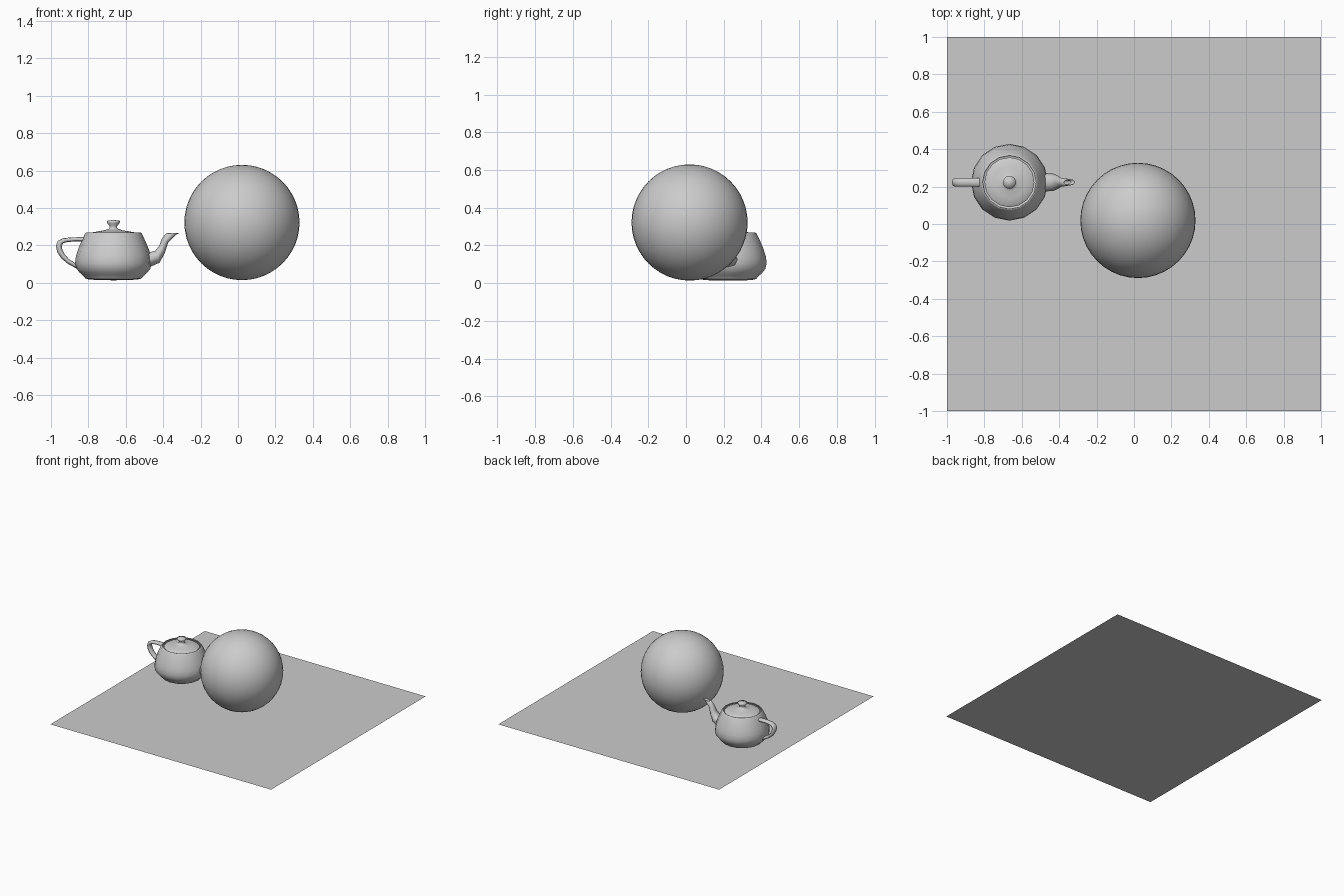
import bpy, bmesh, math
from mathutils import Vector

if "Cube" in bpy.data.objects:
    bpy.data.objects.remove(bpy.data.objects["Cube"])

POT = Vector((-0.666, 0.223, 0.013))   # base centre of the teapot
S = 0.1025                             # size of one profile unit
STEPS = 4                              # samples per curve span
SIDES = 16


def bezier(p, t):
    u = 1 - t
    return (Vector(p[0]) * u**3 + Vector(p[1]) * 3 * u * u * t
            + Vector(p[2]) * 3 * u * t * t + Vector(p[3]) * t**3)


def curve(points):
    """Sample a chain of cubic spans that share end points."""
    out = [Vector(points[0])]
    for i in range(0, len(points) - 1, 3):
        out += [bezier(points[i:i + 4], k / STEPS) for k in range(1, STEPS + 1)]
    return out


def skin(name, rings):
    """Bridge closed rings of points into a smooth surface."""
    bm = bmesh.new()
    rows = [[bm.verts.new(POT + Vector(p) * S) for p in r] for r in rings]
    n = len(rows[0])
    for a, b in zip(rows, rows[1:]):
        for j in range(n):
            k = (j + 1) % n
            bm.faces.new((a[j], a[k], b[k], b[j]))
    bmesh.ops.remove_doubles(bm, verts=bm.verts, dist=1e-5)
    bmesh.ops.recalc_face_normals(bm, faces=bm.faces)
    me = bpy.data.meshes.new(name)
    bm.to_mesh(me)
    bm.free()
    me.shade_smooth()
    ob = bpy.data.objects.new(name, me)
    bpy.context.collection.objects.link(ob)
    return ob


def lathe(name, profile):
    angles = [2 * math.pi * i / SIDES for i in range(SIDES)]
    return skin(name, [[(r * math.cos(a), r * math.sin(a), z) for a in angles]
                       for r, z in curve(profile)])


def tube(name, edge_a, edge_b, widths):
    """Tube between two edge curves in the xz plane, bulging sideways in y."""
    rings = []
    for (ax, az), (bx, bz), (w, _) in zip(curve(edge_a), curve(edge_b),
                                          curve([(w, 0) for w in widths])):
        ring = []
        for s, p, q in ((-1, (ax, az), (bx, bz)), (1, (bx, bz), (ax, az))):
            section = [(p[0], 0, p[1]), (p[0], s * w, p[1]),
                       (q[0], s * w, q[1]), (q[0], 0, q[1])]
            ring += curve(section)[:-1]
        rings.append(ring)
    return skin(name, rings)


# Flat square floor
bpy.ops.mesh.primitive_plane_add(size=2)
bpy.context.object.name = "floor"

# Ball
bpy.ops.mesh.primitive_uv_sphere_add(segments=40, ring_count=24, radius=0.308,
                                     location=(0.021, 0.019, 0.322))
bpy.context.object.name = "ball"
bpy.ops.object.shade_smooth()

# Teapot body with rolled rim and closed base
lathe("teapot_body", [(1.4, 2.4), (1.3375, 2.53), (1.4375, 2.53), (1.5, 2.4),
                      (1.75, 1.875), (2, 1.35), (2, 0.9),
                      (2, 0.45), (1.5, 0.225), (1.5, 0.15),
                      (1.5, 0.075), (1.425, 0), (0, 0)])

# Lid with knob
lathe("teapot_lid", [(0, 3.15), (0.8, 3.15), (0, 2.85), (0.2, 2.7),
                     (0.4, 2.55), (1.3, 2.55), (1.3, 2.4)])

# Handle: inner and outer edges
tube("teapot_handle",
     [(-1.6, 2.025), (-2.3, 2.025), (-2.7, 2.025), (-2.7, 1.8),
      (-2.7, 1.575), (-2.5, 1.125), (-2, 0.9)],
     [(-1.5, 2.25), (-2.5, 2.25), (-3, 2.25), (-3, 1.8),
      (-3, 1.35), (-2.65, 0.9375), (-1.9, 0.6)],
     [0.3] * 7)

# Spout: upper and lower edges, lip folding inwards at the end
tube("teapot_spout",
     [(1.7, 1.425), (2.6, 1.425), (2.3, 2.1), (2.7, 2.4),
      (2.8, 2.475), (2.9, 2.475), (2.8, 2.4)],
     [(1.7, 0.6), (3.1, 0.825), (2.4, 2.025), (3.3, 2.4),
      (3.525, 2.494), (3.45, 2.5125), (3.2, 2.4)],
     [0.66, 0.66, 0.25, 0.25, 0.25, 0.15, 0.15])
